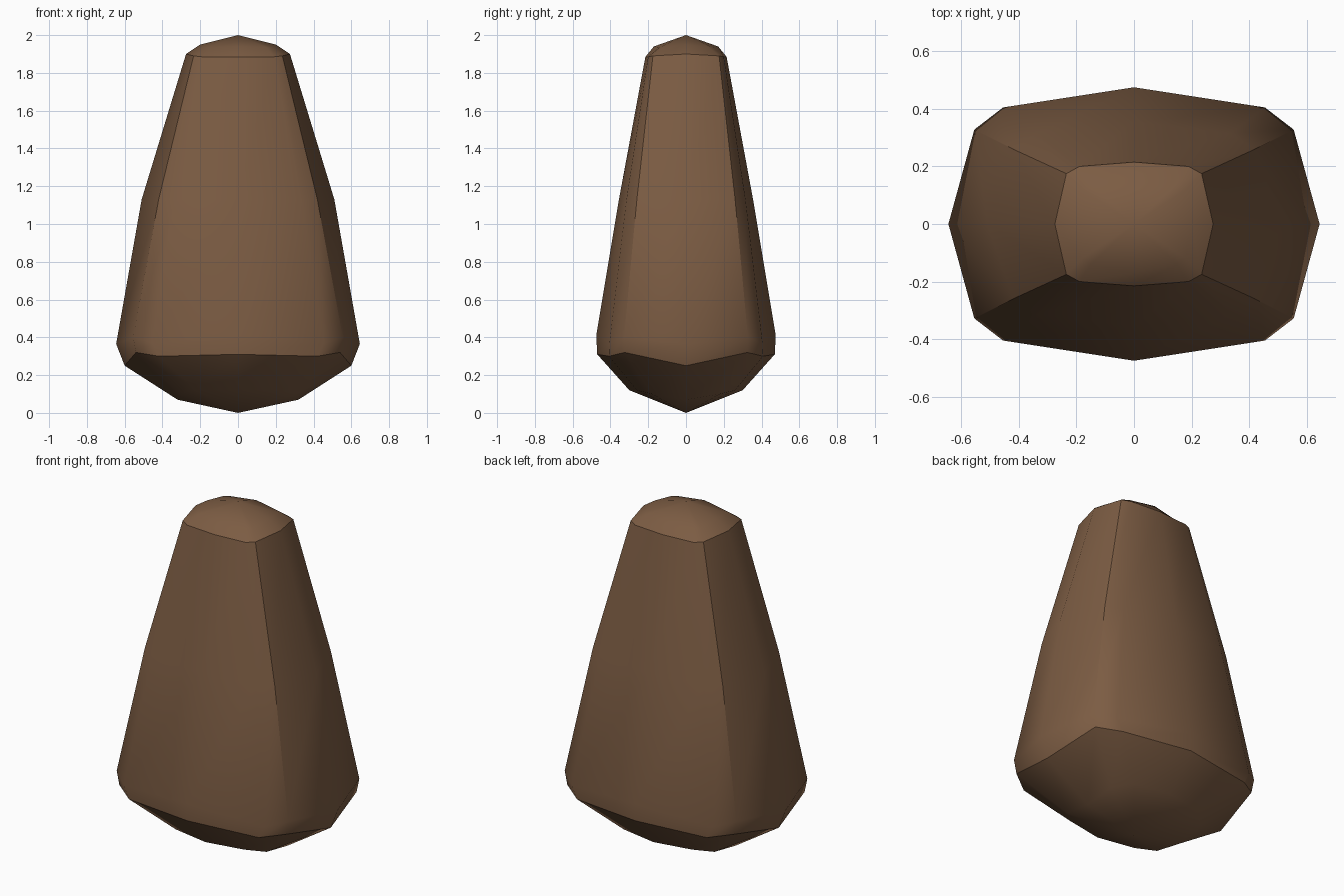
import bpy, bmesh

if "Cube" in bpy.data.objects:
    bpy.data.objects.remove(bpy.data.objects["Cube"])

mat = bpy.data.materials.new("brown stone")
mat.diffuse_color = (0.20, 0.107, 0.056, 1)
mat.use_nodes = True
mat.node_tree.nodes["Principled BSDF"].inputs["Base Color"].default_value = mat.diffuse_color

# Rings, bottom to top: side point (x, z), front point (y, z),
# front corner (x, y, z), side corner (x, y, z)
RINGS = [
    ((.32, .07), (.30, .12), (.22, .26, .12), (.31, .18, .10)),
    ((.60, .25), (.47, .31), (.42, .408, .30), (.54, .325, .32)),
    ((.645, .365), (.475, .41), (.455, .405, .37), (.555, .328, .40)),
    ((.51, 1.13), (.355, 1.13), (.335, .315, 1.13), (.42, .26, 1.13)),
    ((.275, 1.90), (.215, 1.885), (.19, .20, 1.885), (.235, .175, 1.89)),
    ((.20, 1.95), (.17, 1.94), (.15, .14, 1.935), (.18, .12, 1.935)),
]


def ring_points(side, front, fc, sc):
    """Mirror one quarter into a closed 12-point loop."""
    s, f = (side[0], 0, side[1]), (0, front[0], front[1])
    flip = lambda p, a, b: (p[0] * a, p[1] * b, p[2])
    return [s, sc, fc, f, flip(fc, -1, 1), flip(sc, -1, 1),
            flip(s, -1, 1), flip(sc, -1, -1), flip(fc, -1, -1),
            flip(f, 1, -1), flip(fc, 1, -1), flip(sc, 1, -1)]


bm = bmesh.new()
loops = [[bm.verts.new(p) for p in ring_points(*r)] for r in RINGS]
bottom, top = bm.verts.new((0, 0, 0)), bm.verts.new((0, 0, 2))

# Side walls
for lo, hi in zip(loops, loops[1:]):
    for i in range(12):
        j = (i + 1) % 12
        bm.faces.new((lo[i], lo[j], hi[j], hi[i]))
# Pointed end caps
for i in range(12):
    j = (i + 1) % 12
    bm.faces.new((loops[0][j], loops[0][i], bottom))
    bm.faces.new((loops[-1][i], loops[-1][j], top))
bmesh.ops.recalc_face_normals(bm, faces=bm.faces)

mesh = bpy.data.meshes.new("standing_stone")
bm.to_mesh(mesh)
bm.free()
mesh.materials.append(mat)
stone = bpy.data.objects.new("standing_stone", mesh)
bpy.context.collection.objects.link(stone)
bpy.context.view_layer.objects.active = stone
stone.select_set(True)
bpy.ops.object.shade_smooth_by_angle(angle=0.62)
